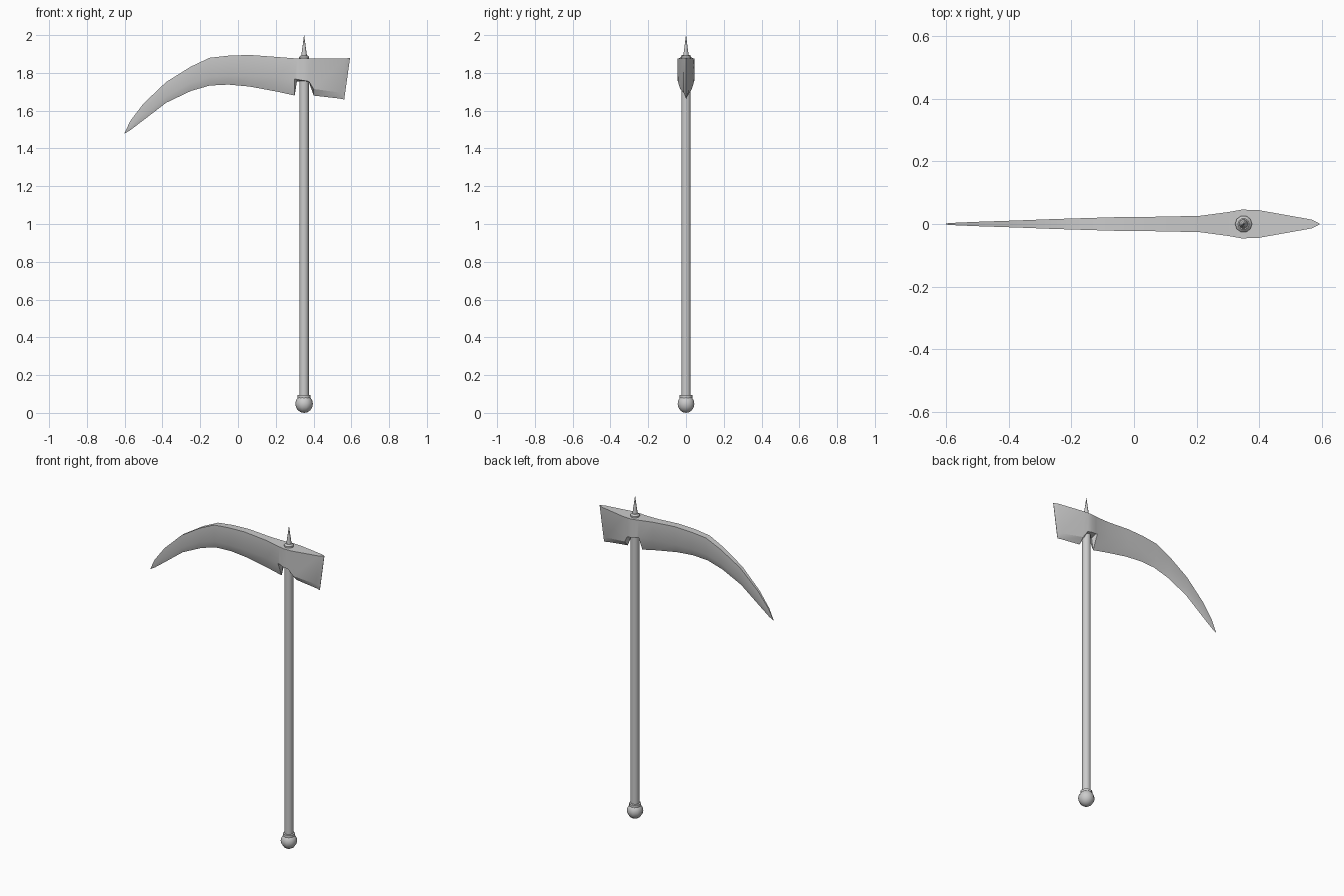
import bpy, bmesh, math

AXIS_X = 0.35


def finish(name, bm, angle):
    bmesh.ops.remove_doubles(bm, verts=bm.verts, dist=1e-5)
    bmesh.ops.recalc_face_normals(bm, faces=bm.faces)
    me = bpy.data.meshes.new(name)
    bm.to_mesh(me)
    bm.free()
    ob = bpy.data.objects.new(name, me)
    bpy.context.collection.objects.link(ob)
    bpy.ops.object.select_all(action='DESELECT')
    ob.select_set(True)
    bpy.context.view_layer.objects.active = ob
    bpy.ops.object.shade_smooth_by_angle(angle=math.radians(angle))
    return ob


def skin(name, rings, angle):
    """Loft closed rings of points and cap both ends."""
    bm = bmesh.new()
    loops = [[bm.verts.new(p) for p in r] for r in rings]
    n = len(loops[0])
    for a, b in zip(loops, loops[1:]):
        for i in range(n):
            j = (i + 1) % n
            bm.faces.new((a[i], a[j], b[j], b[i]))
    bm.faces.new(loops[0])
    bm.faces.new(loops[-1])
    return finish(name, bm, angle)


def lathe(name, profile, sides, angle=40):
    """Turn (radius, z) points about the shaft axis."""
    rings = [[(AXIS_X + r * math.cos(2 * math.pi * i / sides),
               r * math.sin(2 * math.pi * i / sides), z)
              for i in range(sides)] for r, z in profile]
    return skin(name, rings, angle)


# Shaft, round pommel with collar, top spike with its washer
lathe("shaft", [(0.025, 0.08), (0.025, 1.80)], 12)
lathe("pommel", [(0.046 * math.sin(t) + 0.0005, 0.048 - 0.048 * math.cos(t))
                 for t in [math.pi * k / 8 for k in range(9)]], 10)
lathe("pommel_collar", [(0.034, 0.078), (0.034, 0.094), (0.026, 0.096)], 12)
lathe("spike_washer", [(0.027, 1.86), (0.027, 1.884), (0.018, 1.893)], 10)
lathe("spike", [(0.016, 1.87), (0.014, 1.90), (0.007, 1.95), (0.0005, 2.0)], 10)

# Head stations: x, top z, side-bottom z, edge z, half width top, half width side-bottom
stations = [
    (-0.60, 1.483, 1.481, 1.479, 0.002, 0.002),
    (-0.57, 1.546, 1.515, 1.497, 0.004, 0.004),
    (-0.50, 1.638, 1.580, 1.550, 0.007, 0.007),
    (-0.38, 1.752, 1.675, 1.642, 0.011, 0.011),
    (-0.25, 1.833, 1.747, 1.704, 0.016, 0.016),
    (-0.15, 1.880, 1.778, 1.733, 0.019, 0.019),
    (-0.05, 1.891, 1.785, 1.738, 0.022, 0.022),
    (0.06, 1.895, 1.783, 1.728, 0.023, 0.023),
    (0.21, 1.884, 1.775, 1.700, 0.026, 0.026),
    (0.30, 1.877, 1.768, 1.680, 0.038, 0.036),
    (0.312, 1.876, 1.766, 1.755, 0.040, 0.038),
    (0.345, 1.875, 1.760, 1.756, 0.046, 0.045),
    (0.375, 1.875, 1.755, 1.754, 0.045, 0.043),
    (0.40, 1.875, 1.715, 1.680, 0.044, 0.031),
    (0.568, 1.877, 1.695, 1.664, 0.014, 0.012),
    (0.593, 1.878, 1.680, 1.659, 0.001, 0.001),
]


def section(x, top, mid, low, wt, wm):
    # The axe end leans so that its lower corner sits further back
    lean = 0.14 if x > 0.5 else 0.0
    pts = [(-wt, top), (wt, top), (wm, mid), (0, low), (-wm, mid)]
    return [(x + lean * (z - top), y, z) for y, z in pts]


skin("pick_axe_head", [section(*s) for s in stations], 30)
